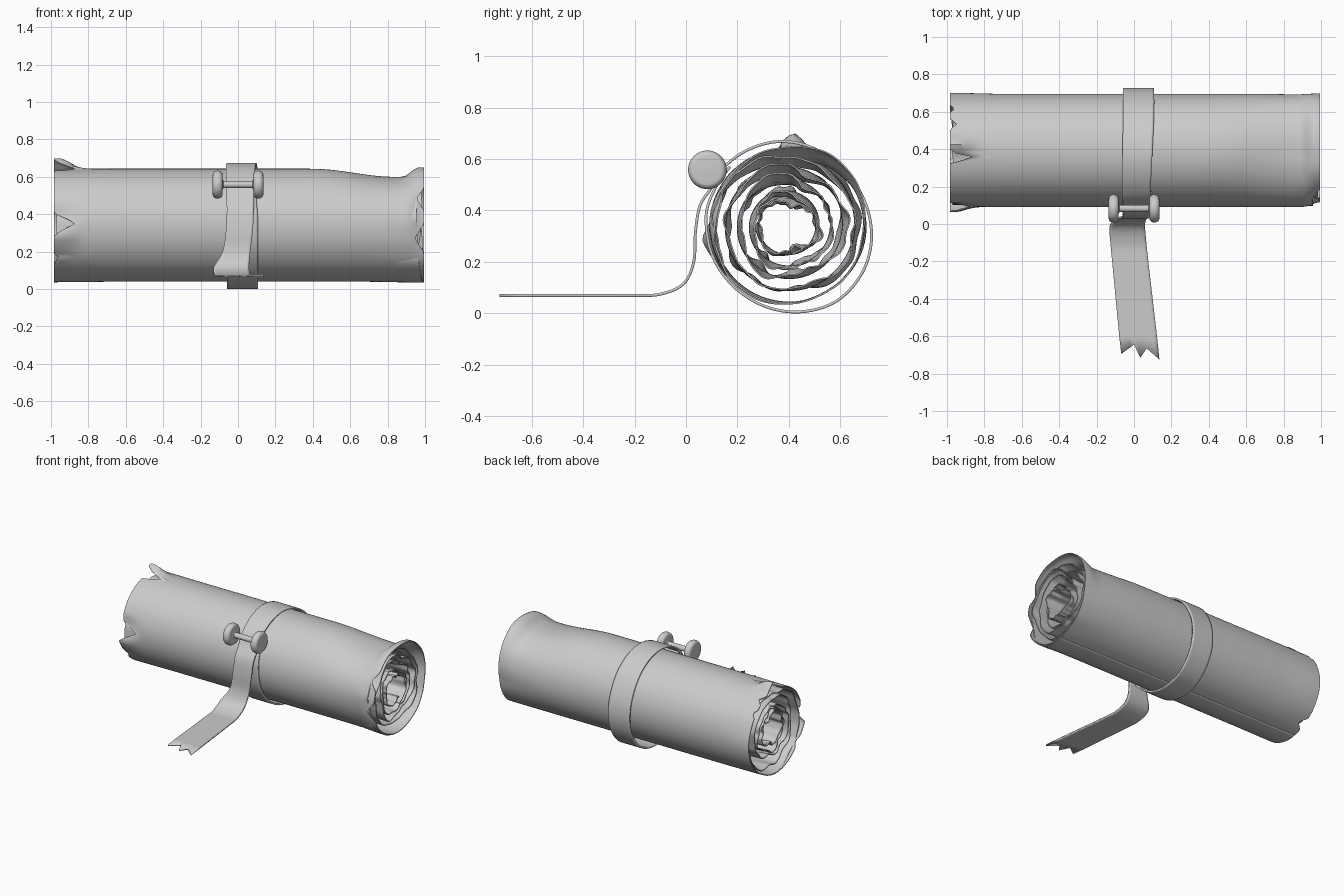
import bpy, bmesh, math
from mathutils import Vector, noise

if "Cube" in bpy.data.objects:
    bpy.data.objects.remove(bpy.data.objects["Cube"])

CY, CZ = 0.393, 0.341          # roll axis


def smooth(a, b, v):
    t = max(0.0, min(1.0, (v - a) / (b - a)))
    return t * t * (3 - 2 * t)


def bump(phi, centre, half):
    d = abs((phi - centre + 180) % 360 - 180) / half
    return max(0.0, 1 - d)


def sheet(name, rows, thickness):
    """Grid of points -> smooth thin surface with thickness."""
    bm = bmesh.new()
    grid = [[bm.verts.new(p) for p in row] for row in rows]
    for a, b in zip(grid, grid[1:]):
        for k in range(len(a) - 1):
            bm.faces.new((a[k], a[k + 1], b[k + 1], b[k]))
    mesh = bpy.data.meshes.new(name)
    bm.to_mesh(mesh)
    bm.free()
    ob = bpy.data.objects.new(name, mesh)
    bpy.context.collection.objects.link(ob)
    sol = ob.modifiers.new("thickness", 'SOLIDIFY')
    sol.thickness, sol.offset = thickness, 0
    finish(ob)
    return ob


def finish(ob):
    bpy.ops.object.select_all(action='DESELECT')
    ob.select_set(True)
    bpy.context.view_layer.objects.active = ob
    bpy.ops.object.shade_smooth_by_angle(angle=math.radians(40))


# Rolled parchment: a spiral with crumpled, torn ends; first and last turns close up tight
TURNS, STEPS, COLS = 6, 96, 56
# tears in the outer layer: side, angle, half width, depth
TEARS = [(-1, 178, 11, 0.12), (-1, 97, 6, 0.14), (-1, 62, 6, 0.04), (-1, 42, 5, 0.03),
         (-1, 215, 8, 0.02), (-1, 300, 9, 0.05),
         (1, 194, 16, 0.05), (1, 150, 14, 0.04)]
rows = []
for i in range(TURNS * STEPS + 1):
    t = i / STEPS
    phi = -80 + 360 * t
    a = math.radians(phi)
    outer = smooth(TURNS - 1.2, TURNS - 1, t)
    ramp = max(0.0, min(1.0, (t - 1) / (TURNS - 2)))
    base = 0.112 + 0.187 * ramp
    edge = {}
    for s in (-1, 1):
        tear = max(bump(phi, c, h) * d for sd, c, h, d in TEARS if sd == s)
        ragged = 0.025 + 0.03 * noise.noise(Vector((t * 4, s * 5, 1.3)))
        edge[s] = outer * tear + (1 - outer) * max(0.0, ragged)
    x0, x1 = -0.985 + edge[-1], 0.995 - edge[1]
    row = []
    for k in range(COLS + 1):
        f = 0.5 - 0.5 * math.cos(math.pi * k / COLS)
        x = x0 + (x1 - x0) * f
        s = 1 if x > 0 else -1
        end = smooth(0.65, 1.0, abs(x))
        wt = min(t, TURNS - 1)
        wob = noise.noise(Vector((1.3 * math.cos(a), 1.3 * math.sin(a), wt * 0.6 + 7 * s)))
        fine = noise.noise(Vector((3 * math.cos(a), 3 * math.sin(a), wt * 0.5 + 11 * s)))
        r = base + end * (0.05 * wob + 0.02 * fine) * (1 - 0.8 * outer) * smooth(-0.3, 0.3, t)
        if s > 0:
            # sagging top and flared back lip of the right end
            dent = smooth(0.4, 0.84, x) * (1 - smooth(0.88, 0.97, x))
            r *= 1 - 0.15 * dent * smooth(0, 1, bump(phi, 95, 75))
            r += outer * 0.025 * smooth(0.86, 0.97, x) * smooth(0, 1, bump(phi, 48, 60))
            r -= outer * 0.03 * smooth(0.9, 1.0, x) * smooth(0, 1, bump(phi, 165, 60))
        else:
            # curled torn corners of the left end
            lift = smooth(0.82, 0.96, -x)
            r += outer * lift * (0.06 * bump(phi, 86, 14) + 0.03 * bump(phi, 190, 22)
                                 - 0.02 * bump(phi, 172, 15))
        row.append((x, CY + r * math.cos(a), CZ + r * math.sin(a)))
    rows.append(row)
sheet("parchment_roll", rows, 0.006)


# Strap: y, z, centre x, half width, from the tucked end round the roll to the loose tail
PATH = [(0.17, 0.57, 0.02, 0.075), (0.115, 0.49, 0.02, 0.078), (0.078, 0.38, 0.024, 0.082),
        (0.10, 0.23, 0.024, 0.084), (0.18, 0.11, 0.024, 0.084), (0.30, 0.03, 0.024, 0.084),
        (0.44, 0.006, 0.024, 0.084), (0.58, 0.045, 0.024, 0.084), (0.68, 0.15, 0.024, 0.084),
        (0.72, 0.28, 0.024, 0.084), (0.70, 0.42, 0.024, 0.084), (0.62, 0.555, 0.024, 0.084),
        (0.50, 0.64, 0.022, 0.082), (0.37, 0.668, 0.018, 0.08), (0.25, 0.64, 0.014, 0.078),
        (0.155, 0.575, 0.012, 0.075), (0.10, 0.49, 0.012, 0.074), (0.055, 0.42, 0.012, 0.072),
        (0.037, 0.32, 0.008, 0.072), (0.03, 0.20, -0.008, 0.074), (-0.01, 0.115, -0.035, 0.094),
        (-0.10, 0.075, -0.03, 0.096), (-0.22, 0.07, -0.018, 0.097), (-0.60, 0.07, 0.022, 0.101)]


def catmull(pts, n=6):
    pts = [Vector(p) for p in pts]
    ext = [2 * pts[0] - pts[1]] + pts + [2 * pts[-1] - pts[-2]]
    out = []
    for p0, p1, p2, p3 in zip(ext, ext[1:], ext[2:], ext[3:]):
        for j in range(n):
            t = j / n
            out.append(0.5 * (2 * p1 + (p2 - p0) * t + (2 * p0 - 5 * p1 + 4 * p2 - p3) * t * t
                              + (3 * p1 - p0 - 3 * p2 + p3) * t ** 3))
    return out + [pts[-1]]


ACROSS = 12
rows = [[(p[2] + p[3] * (2 * k / ACROSS - 1), p[0], p[1]) for k in range(ACROSS + 1)]
        for p in catmull(PATH)]
# swallow-tail cut
CUT = [(0, 0.03), (4, 0.08), (6, 0.01), (8, 0.06), (12, 0.0)]
last = []
for k in range(ACROSS + 1):
    for (k0, d0), (k1, d1) in zip(CUT, CUT[1:]):
        if k0 <= k <= k1:
            d = d0 + (d1 - d0) * (k - k0) / (k1 - k0)
    last.append((0.034 + 0.102 * (2 * k / ACROSS - 1), -0.725 + d, 0.07))
rows.append(last)
sheet("strap", rows, 0.011)


# Toggle: one lathed profile (x, radius), a bar with rounded end discs
half = [(0.0, 0.019), (0.078, 0.019), (0.083, 0.03), (0.083, 0.052)]
for j in range(11):
    b = math.pi * (1 - j / 10)
    half.append((0.109 + 0.026 * math.cos(b), 0.055 + 0.02 * math.sin(b)))
half += [(0.135, 0.04), (0.137, 0.02), (0.1375, 0.0005)]
profile = [(-x, r) for x, r in reversed(half[1:])] + half
bm = bmesh.new()
SEG = 40
rings = [[bm.verts.new((x, 0.083 + r * math.cos(2 * math.pi * j / SEG),
                        0.558 + r * math.sin(2 * math.pi * j / SEG))) for j in range(SEG)]
         for x, r in profile]
for a, b in zip(rings, rings[1:]):
    for j in range(SEG):
        bm.faces.new((a[j], a[(j + 1) % SEG], b[(j + 1) % SEG], b[j]))
bm.faces.new(rings[0])
bm.faces.new(rings[-1])
bmesh.ops.remove_doubles(bm, verts=bm.verts, dist=1e-5)
bmesh.ops.recalc_face_normals(bm, faces=bm.faces)
mesh = bpy.data.meshes.new("toggle")
bm.to_mesh(mesh)
bm.free()
toggle = bpy.data.objects.new("toggle", mesh)
bpy.context.collection.objects.link(toggle)
finish(toggle)
